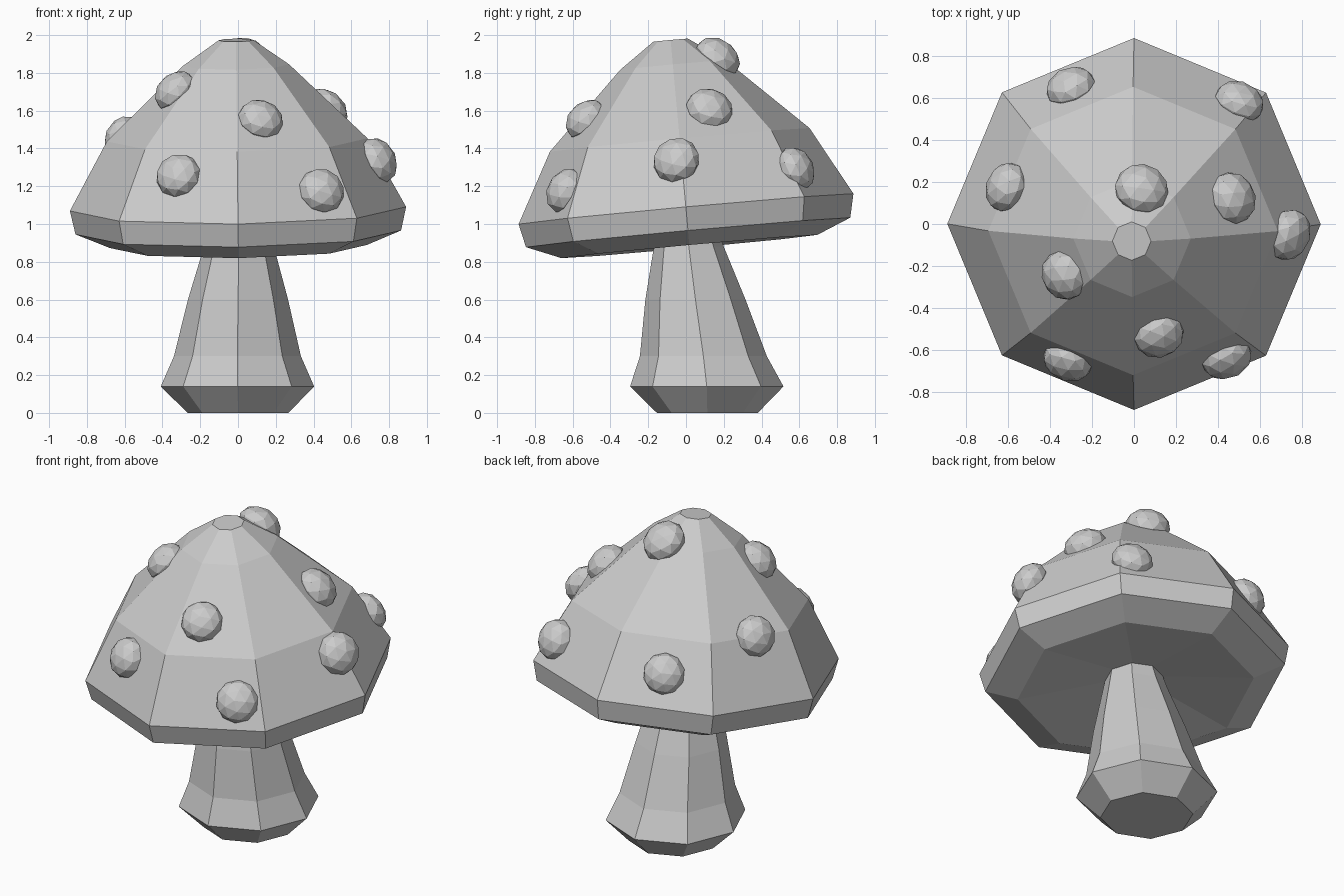
import bpy, bmesh, math
from mathutils import Matrix, Vector
from mathutils.bvhtree import BVHTree

if "Cube" in bpy.data.objects:
    bpy.data.objects.remove(bpy.data.objects["Cube"])

SIDES = 8


def add_object(name, bm):
    mesh = bpy.data.meshes.new(name)
    bm.to_mesh(mesh)
    obj = bpy.data.objects.new(name, mesh)
    bpy.context.collection.objects.link(obj)
    return obj


def loft(rings, bottom_apex=None):
    """Octagonal loft through (radius, x, y, z) rings, listed bottom to top."""
    bm = bmesh.new()
    loops = []
    for r, x, y, z in rings:
        loops.append([bm.verts.new((x + r * math.cos(math.tau * k / SIDES),
                                    y + r * math.sin(math.tau * k / SIDES), z))
                      for k in range(SIDES)])
    for a, b in zip(loops, loops[1:]):
        for k in range(SIDES):
            n = (k + 1) % SIDES
            bm.faces.new((a[k], a[n], b[n], b[k]))
    bm.faces.new(loops[-1])
    if bottom_apex is None:
        bm.faces.new(loops[0][::-1])
    else:
        tip = bm.verts.new(bottom_apex)
        for k in range(SIDES):
            bm.faces.new((loops[0][(k + 1) % SIDES], loops[0][k], tip))
    bmesh.ops.recalc_face_normals(bm, faces=bm.faces)
    return bm


# Stem: leaning forward as it rises
stem = loft([
    (0.267, 0, 0.113, 0.0),
    (0.406, -0.003, 0.11, 0.14),
    (0.336, -0.003, 0.092, 0.30),
    (0.265, 0, 0.05, 0.60),
    (0.185, 0.005, 0.015, 0.88),
    (0.16, 0.005, 0.005, 0.98),
])
add_object("stem", stem)
stem.free()

# Cap: hollow underside, rim band and faceted dome, tilted towards the front
cap = loft([
    (0.68, 0, 0, -0.20),
    (0.862, 0, 0, -0.125),
    (0.89, 0, 0, 0.0),
    (0.69, 0, 0, 0.367),
    (0.28, 0, 0, 0.765),
    (0.092, 0, 0, 0.897),
], bottom_apex=(0, 0, -0.11))
tilt = Matrix.Rotation(math.radians(5.2), 4, 'X') @ Matrix.Rotation(math.radians(-0.7), 4, 'Y')
cap.transform(Matrix.Translation((0, 0, 1.08)) @ tilt)
add_object("cap", cap)
surface = BVHTree.FromBMesh(cap)
cap.free()

# Spots: flattened low-poly balls sitting on the cap surface (x, y, z, radius)
spots = [
    (-0.32, -0.66, 1.26, 0.122),
    (0.45, -0.66, 1.185, 0.125),
    (0.125, -0.545, 1.565, 0.122),
    (-0.345, -0.25, 1.715, 0.122),
    (0.487, 0.13, 1.628, 0.127),
    (0.745, -0.055, 1.34, 0.127),
    (-0.62, 0.18, 1.47, 0.122),
    (0.04, 0.175, 1.895, 0.13),
    (0.51, 0.60, 1.305, 0.122),
    (-0.31, 0.67, 1.33, 0.122),
]
for i, (x, y, z, r) in enumerate(spots):
    pos, normal, _, _ = surface.find_nearest(Vector((x, y, z)))
    bm = bmesh.new()
    bmesh.ops.create_icosphere(bm, subdivisions=2, radius=r)
    spot = add_object(f"spot_{i + 1}", bm)
    bm.free()
    spot.location = pos
    spot.rotation_euler = normal.to_track_quat('Z', 'Y').to_euler()
    spot.scale = (1, 1, 0.75)
